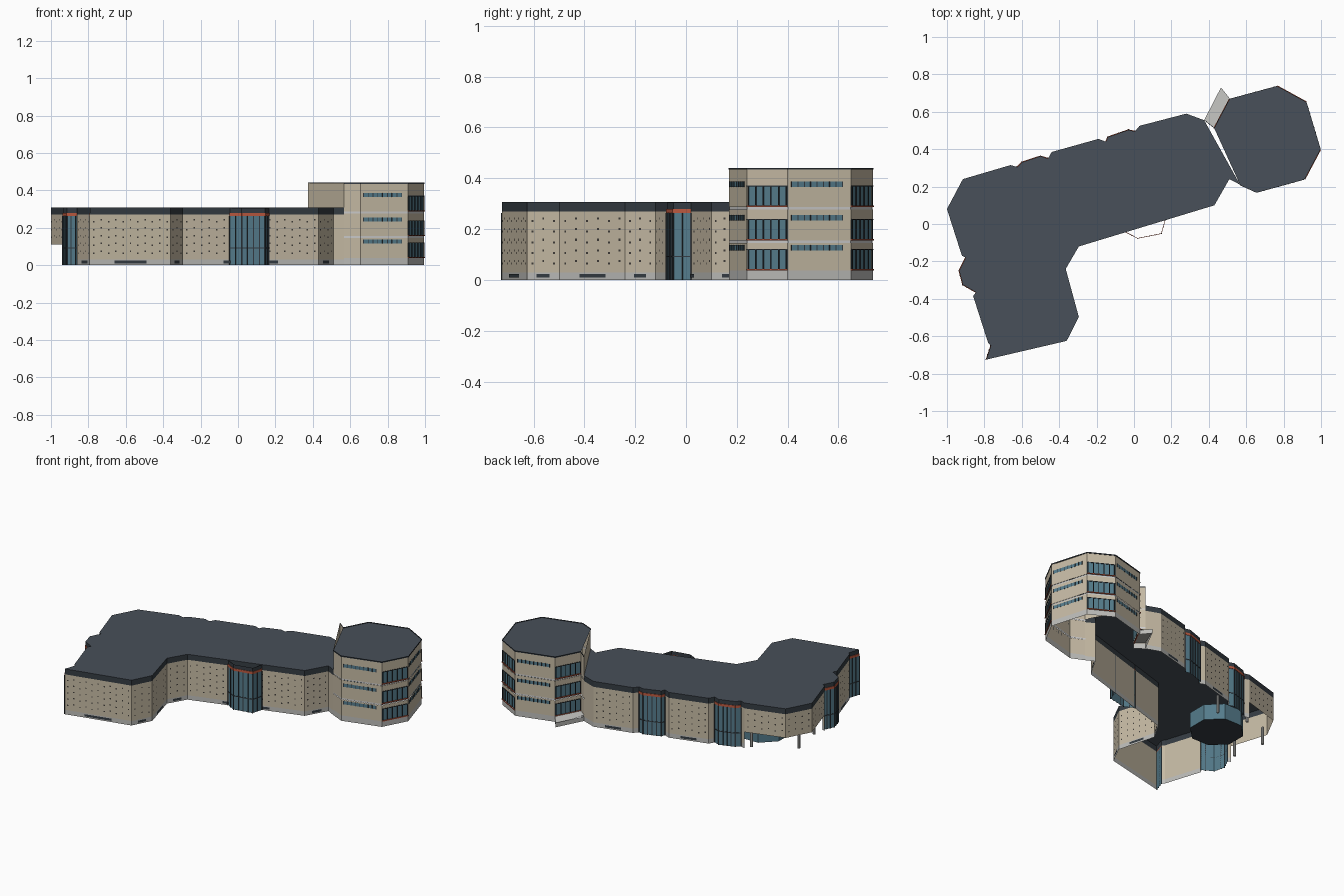
import bpy, bmesh, math
from mathutils import Vector

if "Cube" in bpy.data.objects:
    bpy.data.objects.remove(bpy.data.objects["Cube"])

COL = dict(tan=(.56, .49, .37), grey=(.5, .5, .48), dark=(.035, .045, .055), roof=(.065, .08, .10),
           glass=(.09, .2, .26), orange=(.5, .1, .05), white=(.85, .85, .83), hole=(.05, .045, .04))
MATS = {}
for k, c in COL.items():
    MATS[k] = bpy.data.materials.new(k)
    MATS[k].diffuse_color = (*c, 1)
PARTS = {}


def part(name, mat):
    return PARTS.setdefault(name, (bmesh.new(), mat))[0]


def poly(name, mat, pts):
    bm = part(name, mat)
    return bm.faces.new([bm.verts.new(p) for p in pts])


def panel(name, mat, a, b, z0, z1, t0=0.0, t1=1.0, off=0.0):
    """Upright rectangle on the line a-b, pushed outwards by off."""
    a, b = Vector((*a, 0)), Vector((*b, 0))
    d = b - a
    n = Vector((d.y, -d.x, 0)).normalized() * off
    p, q = a + d * t0 + n, a + d * t1 + n
    poly(name, mat, [(p.x, p.y, z0), (q.x, q.y, z0), (q.x, q.y, z1), (p.x, p.y, z1)])


def bar(name, mat, a, b, t, w, z0, z1, off=.004):
    """Square post or rail standing proud of the line a-b, centred at t."""
    a, b = Vector((*a, 0)), Vector((*b, 0))
    d = (b - a).normalized()
    n = Vector((d.y, -d.x, 0)) * off
    c = a + (b - a) * t
    loop = [c - d * w / 2, c - d * w / 2 + n, c + d * w / 2 + n, c + d * w / 2]
    for i in range(4):
        p, q = loop[i], loop[(i + 1) % 4]
        poly(name, mat, [(p.x, p.y, z0), (q.x, q.y, z0), (q.x, q.y, z1), (p.x, p.y, z1)])
    for z in (z0, z1):
        poly(name, mat, [(p.x, p.y, z) for p in loop])


def length(a, b):
    return math.hypot(b[0] - a[0], b[1] - a[1])


def stone_wall(a, b, low):
    """Tan wall with grey base, cellar window and small perforations."""
    L = length(a, b)
    panel("stone_walls", "tan", a, b, max(low, .03), .27)
    if low == 0:
        panel("base_band", "grey", a, b, 0, .03)
        if L > .12:
            panel("cellar_windows", "dark", a, b, .009, .024, .3, .7, .002)
    if L > .12:
        cols = int(L / .04)
        for i in range(cols):
            for j in range(5):
                z = .06 + j * .042 + (i % 2) * .01
                if z > low + .01:
                    t = (i + .5) / cols
                    h = .004 / L
                    panel("wall_holes", "hole", a, b, z, z + .008, t - h, t + h, .0015)


def glass_bay(a, b):
    """Full height glazing with dark mullions and an orange head rail."""
    L = length(a, b)
    panel("bay_glass", "glass", a, b, 0, .264)
    bar("bay_head_rail", "orange", a, b, .5, L, .264, .28, .003)
    n = max(1, round(L / .03))
    for i in range(n + 1):
        bar("bay_mullions", "dark", a, b, i / n, .005, 0, .264)
    bar("bay_mullions", "dark", a, b, .5, L, .09, .095, .003)


# main wing: outline corner plus the kind of wall that follows it
# w = stone wall, h = raised stone wall, g = glass bay, n = open towards tower
MAIN = [(-1, .08, 'h'), (-.92, -.17, 'w'), (-.90, -.18, 'g'), (-.935, -.25, 'g'), (-.915, -.325, 'g'),
        (-.845, -.365, 'w'), (-.86, -.385, 'w'), (-.78, -.635, 'w'), (-.765, -.65, 'g'), (-.79, -.725, 'w'),
        (-.36, -.625, 'w'), (-.295, -.497, 'w'), (-.365, -.24, 'w'), (-.295, -.12, 'w'), (.43, .10, 'w'),
        (.51, .24, 'w'), (.567, .21, 'n'), (.375, .555, 'w'), (.28, .59, 'w'), (.03, .525, 'w'),
        (.005, .495, 'g'), (-.03, .503, 'g'), (-.14, .465, 'g'), (-.15, .44, 'w'), (-.19, .455, 'w'),
        (-.44, .385, 'w'), (-.46, .35, 'g'), (-.5, .363, 'g'), (-.6, .33, 'g'), (-.625, .305, 'w'),
        (-.66, .315, 'h'), (-.915, .24, 'h')]
poly("main_roof", "roof", [(x, y, .307) for x, y, k in MAIN])
for i, (x, y, kind) in enumerate(MAIN):
    a, b = (x, y), MAIN[(i + 1) % len(MAIN)][:2]
    if kind == 'n':
        continue
    if kind == 'g':
        glass_bay(a, b)
    else:
        stone_wall(a, b, .11 if kind == 'h' else 0)
    panel("roof_fascia", "dark", a, b, .27, .307)

# front entrance bay, open on top
BAY = [(-.045, -.042), (.02, -.075), (.145, -.05), (.165, .02)]
for a, b in zip(BAY, BAY[1:]):
    glass_bay(a, b)
    panel("bay_fascia", "dark", a, b, .28, .305)

# tower: w = stone storeys, g = glazed storeys, p = plain, u = plain above the main roof
TOWER = [(.567, .21, 'p'), (.655, .17, 'w'), (.91, .24, 'g'), (.995, .40, 'w'), (.92, .65, 'g'),
         (.765, .735, 'w'), (.513, .667, 'e'), (.43, .51, 'p'), (.375, .555, 'u')]
FLOORS = [(.037, .145), (.155, .277), (.287, .437)]
poly("tower_roof", "roof", [(x, y, .437) for x, y, k in TOWER if k != 'u'])
for i, (x, y, kind) in enumerate(TOWER):
    a, b = (x, y), TOWER[(i + 1) % len(TOWER)][:2]
    L = length(a, b)
    if kind == 'u':
        panel("tower_walls", "tan", a, b, .29, .44)
        continue
    if kind != 'e':
        panel("tower_base", "grey", a, b, 0, .037)
    bar("tower_coping", "dark", a, b, .5, L, .434, .441, .003)
    for k, (z0, z1) in enumerate(FLOORS):
        if k < 2:
            panel("floor_bands", "white", a, b, z1, z1 + .01, 0, 1, -.002)
        if kind in 'ge':
            zg = z0 + .085
            panel("tower_glass", "glass", a, b, z0, zg, 0, 1, -.006)
            panel("tower_walls", "tan", a, b, zg, z1)
            bar("tower_sills", "orange", a, b, .5, L, z0, z0 + .006, .006)
            for m in range(6):
                bar("tower_mullions", "dark", a, b, .03 + m * .188, .005, z0, zg, .003)
            bar("tower_mullions", "dark", a, b, .5, L, zg - .004, zg, .003)
        else:
            panel("tower_walls", "tan", a, b, z0, z1)
            if kind == 'w':
                zw = z0 + .078
                panel("strip_windows", "glass", a, b, zw, zw + .022, .06, .86, .002)
                for m in range(9):
                    bar("strip_window_bars", "dark", a, b, .06 + m * .1, .004, zw, zw + .022)

# rear entrance ramp
poly("entrance_ramp", "grey", [(.375, .555, .04), (.43, .51, .04), (.513, .67, .04), (.465, .73, .01)])
for a, b in (((.465, .73), (.375, .555)), ((.513, .67), (.465, .73))):
    panel("entrance_ramp", "grey", a, b, 0, .03)

# glazed lobby under the raised end
ring = [(-.62 + .17 * math.cos(math.radians(22.5 + 45 * i)),
         .05 + .17 * math.sin(math.radians(22.5 + 45 * i))) for i in range(8)]
for i in range(8):
    panel("lobby_glass", "glass", ring[i], ring[(i + 1) % 8], .003, .11)
poly("lobby_floor", "dark", [(x, y, .003) for x, y in reversed(ring)])

# turn the collected faces into objects
for name, (bm, mat) in PARTS.items():
    bmesh.ops.remove_doubles(bm, verts=bm.verts, dist=.00005)
    me = bpy.data.meshes.new(name)
    bm.to_mesh(me)
    bm.free()
    me.materials.append(MATS[mat])
    bpy.context.collection.objects.link(bpy.data.objects.new(name, me))

# columns carrying the raised end
for i, (x, y) in enumerate([(-.89, -.1), (-.93, .12), (-.68, .27), (-.47, .24)]):
    bpy.ops.mesh.primitive_cylinder_add(vertices=8, radius=.009, depth=.12, location=(x, y, .06))
    col = bpy.context.object
    col.name = f"column_{i + 1}"
    col.data.materials.append(MATS["grey"])

for m in bpy.data.materials:
    if m.users and not m.is_grease_pencil:
        m.use_nodes = True
        m.node_tree.nodes["Principled BSDF"].inputs["Base Color"].default_value = m.diffuse_color
